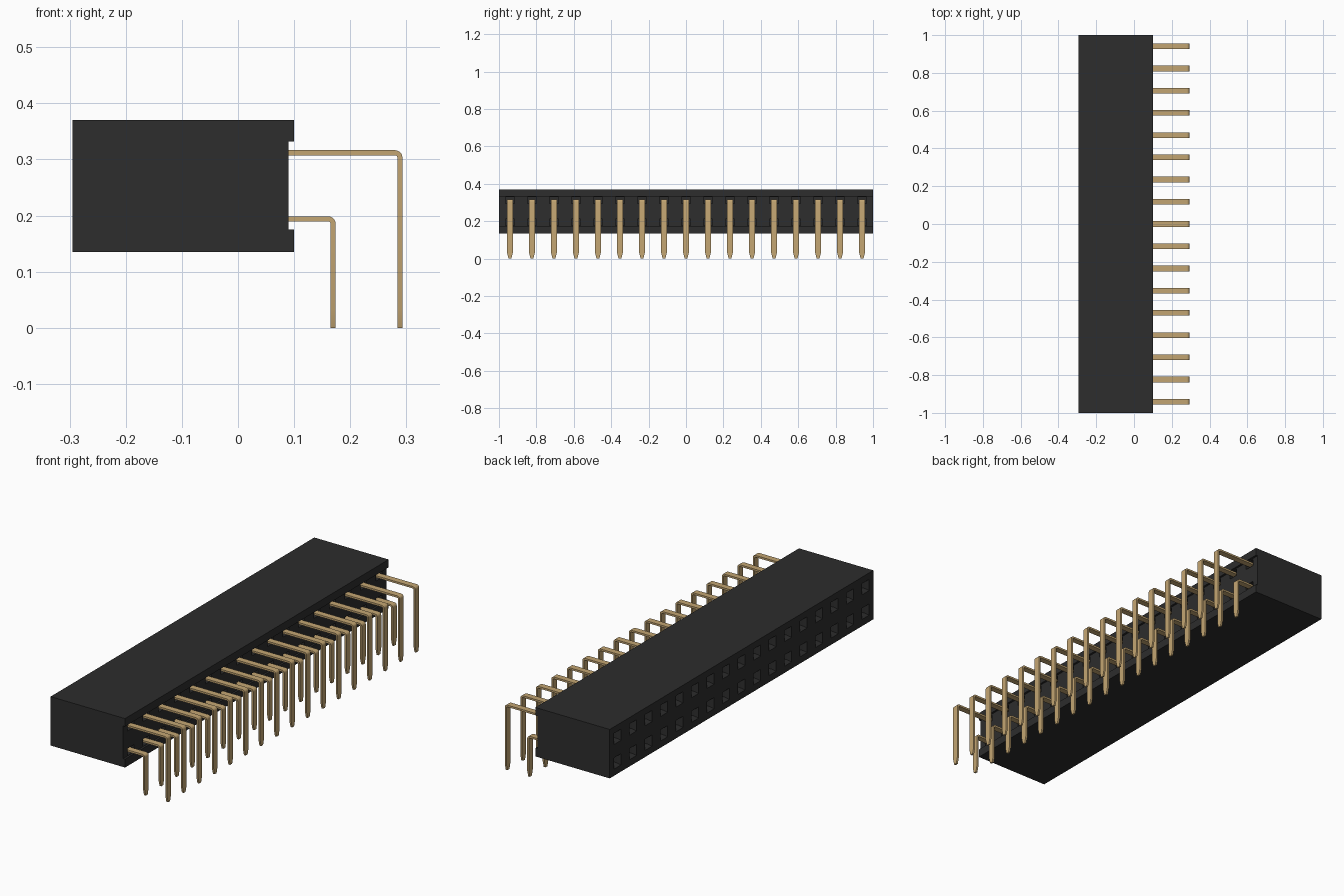
import bpy, bmesh, math

if "Cube" in bpy.data.objects:
    bpy.data.objects.remove(bpy.data.objects["Cube"], do_unlink=True)

COUNT, PITCH = 17, 2 / 17
ROWS = [("lower", 0.194, 0.174), ("upper", 0.312, 0.293)]   # name, pin height, outer x
THICK, WIDTH = 0.009, 0.030
PIN_Y = [(i - (COUNT - 1) / 2) * PITCH for i in range(COUNT)]


def material(name, rgb, metal=0.0, rough=0.6):
    m = bpy.data.materials.new(name)
    m.use_nodes = True
    m.diffuse_color = (*rgb, 1)
    node = m.node_tree.nodes["Principled BSDF"]
    node.inputs["Base Color"].default_value = (*rgb, 1)
    node.inputs["Metallic"].default_value = metal
    node.inputs["Roughness"].default_value = rough
    return m


black = material("black plastic", (0.026, 0.026, 0.026))
gold = material("gold metal", (0.55, 0.38, 0.17))


def make_object(name, bm, mat):
    bmesh.ops.recalc_face_normals(bm, faces=bm.faces)
    mesh = bpy.data.meshes.new(name)
    bm.to_mesh(mesh)
    bm.free()
    mesh.materials.append(mat)
    ob = bpy.data.objects.new(name, mesh)
    bpy.context.collection.objects.link(ob)
    return ob


def loft(bm, rings):
    """Skin a list of equal-length point rings and cap both ends."""
    loops = [[bm.verts.new(p) for p in ring] for ring in rings]
    for a, b in zip(loops, loops[1:]):
        for i in range(len(a)):
            j = (i + 1) % len(a)
            bm.faces.new((a[i], a[j], b[j], b[i]))
    bm.faces.new(loops[0])
    bm.faces.new(loops[-1])


def square(x, y, z, wy, wz):
    return [(x, y + sy * wy / 2, z + sz * wz / 2)
            for sy, sz in ((-1, -1), (1, -1), (1, 1), (-1, 1))]


# Housing: block with a shallow channel along the pin side
profile = [(-0.295, 0.135), (0.10, 0.135), (0.10, 0.175), (0.09, 0.175),
           (0.09, 0.332), (0.10, 0.332), (0.10, 0.37), (-0.295, 0.37)]
bm = bmesh.new()
loft(bm, [[(x, y, z) for x, z in profile] for y in (-1, 1)])
housing = make_object("housing", bm, black)

# Funnel-mouthed sockets on one side, small pin pockets on the other
bm = bmesh.new()
for _, z, _ in ROWS:
    for y in PIN_Y:
        loft(bm, [square(x, y, z, w, w) for x, w in
                  ((-0.305, 0.054), (-0.295, 0.054), (-0.278, 0.036), (-0.17, 0.036))])
        loft(bm, [square(x, y, z, 0.048, 0.034) for x in (0.06, 0.095)])
cutter = make_object("socket_cutter", bm, black)
cutter.hide_render = True
cut = housing.modifiers.new("sockets", "BOOLEAN")
cut.operation, cut.solver, cut.object = "DIFFERENCE", "EXACT", cutter
bpy.context.view_layer.update()
cut_mesh = bpy.data.meshes.new_from_object(
    housing.evaluated_get(bpy.context.evaluated_depsgraph_get()))
housing.modifiers.clear()
housing.data = cut_mesh
bpy.data.objects.remove(cutter, do_unlink=True)


# Pins: flat strip bent down through a rounded corner, with a tapered tip
def pin_sections(z_mid, x_out):
    """Inner and outer edge points with the strip width at each section."""
    r_in, r_out = 0.004, 0.004 + THICK
    cx, cz = x_out - r_out, z_mid + THICK / 2 - r_out
    sections = [((0.055, cz + r_in), (0.055, cz + r_out), WIDTH)]
    for k in range(6):
        a = math.pi / 2 * (1 - k / 5)
        c, s = math.cos(a), math.sin(a)
        sections.append(((cx + r_in * c, cz + r_in * s),
                         (cx + r_out * c, cz + r_out * s), WIDTH))
    for z, w in ((0.03, WIDTH), (0.0, WIDTH * 0.5)):
        sections.append(((cx + r_in, z), (cx + r_out, z), w))
    return sections


for row, z_mid, x_out in ROWS:
    bm = bmesh.new()
    for y in PIN_Y:
        loft(bm, [[(i[0], y - w / 2, i[1]), (i[0], y + w / 2, i[1]),
                   (o[0], y + w / 2, o[1]), (o[0], y - w / 2, o[1])]
                  for i, o, w in pin_sections(z_mid, x_out)])
    pins = make_object(row + "_pins", bm, gold)
    bpy.ops.object.select_all(action="DESELECT")
    pins.select_set(True)
    bpy.context.view_layer.objects.active = pins
    bpy.ops.object.shade_smooth_by_angle(angle=math.radians(25))
